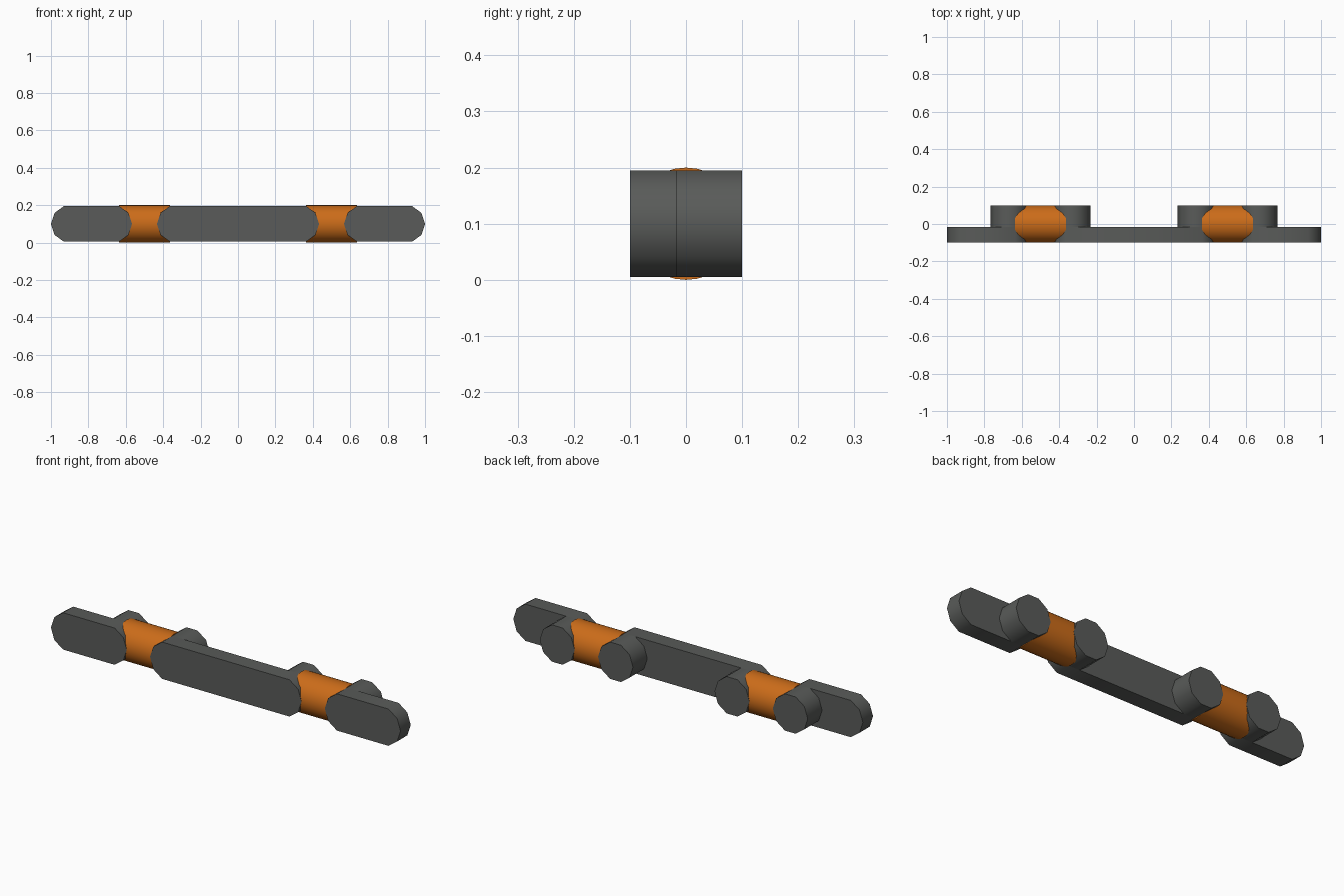
import bpy, bmesh
from math import cos, sin, pi, radians

if "Cube" in bpy.data.objects:
    bpy.data.objects.remove(bpy.data.objects["Cube"])

R = 0.1          # link radius
ZC = 0.1         # height of the centre line
BACK = -0.017    # rear face of the plates


def material(name, color):
    m = bpy.data.materials.new(name)
    m.diffuse_color = color
    m.use_nodes = True
    m.node_tree.nodes["Principled BSDF"].inputs["Base Color"].default_value = m.diffuse_color
    return m


dark = material("dark_grey", (0.1, 0.105, 0.1, 1))
orange = material("orange", (0.6, 0.15, 0.01, 1))


def prism(name, profile, y0, y1, mat):
    """Extrude an xz profile from y0 to y1."""
    bm = bmesh.new()
    face = bm.faces.new([bm.verts.new((x, y0, z)) for x, z in profile])
    ext = bmesh.ops.extrude_face_region(bm, geom=[face], use_keep_orig=True)
    moved = [v for v in ext["geom"] if isinstance(v, bmesh.types.BMVert)]
    bmesh.ops.translate(bm, verts=moved, vec=(0, y1 - y0, 0))
    bmesh.ops.recalc_face_normals(bm, faces=bm.faces)
    return finish(name, bm, mat)


def finish(name, bm, mat):
    me = bpy.data.meshes.new(name)
    bm.to_mesh(me)
    bm.free()
    me.materials.append(mat)
    ob = bpy.data.objects.new(name, me)
    bpy.context.collection.objects.link(ob)
    bpy.ops.object.select_all(action='DESELECT')
    ob.select_set(True)
    bpy.context.view_layer.objects.active = ob
    bpy.ops.object.shade_smooth_by_angle(angle=radians(40))
    return ob


def arc(cx, start, count):
    # points of a ten-sided circle with flat top and bottom
    return [(cx + R * cos((start + i) * pi / 5), ZC + R * sin((start + i) * pi / 5))
            for i in range(count)]


# Front plates with rounded ends
for name, a, b in (("left_plate", -0.9, -2 / 3),
                   ("middle_plate", -1 / 3, 1 / 3),
                   ("right_plate", 2 / 3, 0.9)):
    prism(name, arc(b, -2, 5) + arc(a, 3, 5), -0.1, BACK, dark)

# Bosses behind the plate ends
for i, x in enumerate((-2 / 3, -1 / 3, 1 / 3, 2 / 3)):
    prism(f"boss_{i + 1}", arc(x, 0, 10), BACK, 0.1, dark)

# Orange connecting barrels lying along x
for name, x in (("left_barrel", -0.5), ("right_barrel", 0.5)):
    bm = bmesh.new()
    bmesh.ops.create_cone(bm, cap_ends=True, segments=32, radius1=R, radius2=R, depth=0.272)
    for v in bm.verts:
        v.co = (v.co.z + x, v.co.y, ZC - v.co.x)
    bmesh.ops.recalc_face_normals(bm, faces=bm.faces)
    finish(name, bm, orange)
